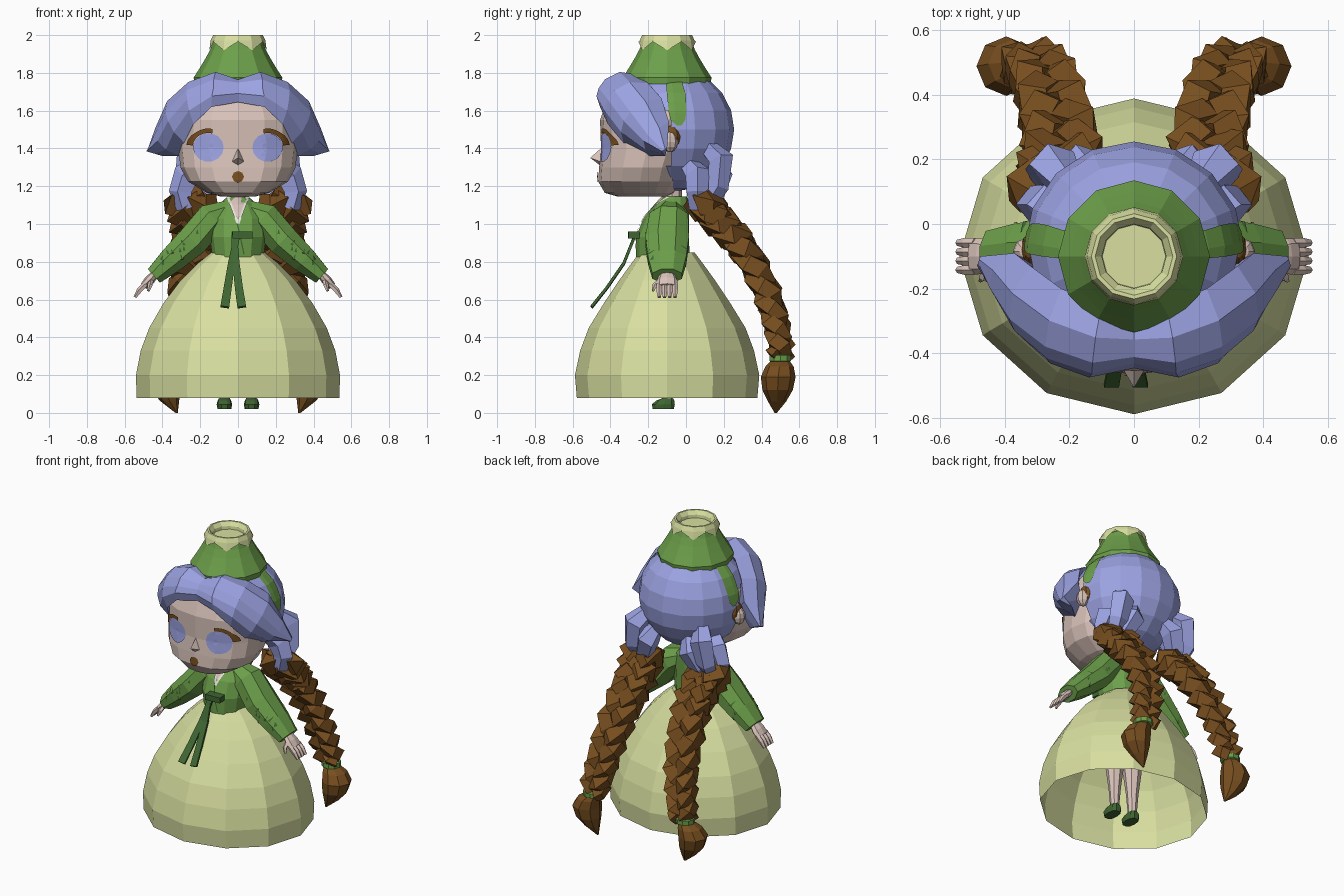
import bpy, bmesh, math, random
from mathutils import Vector as V
from mathutils.bvhtree import BVHTree

if "Cube" in bpy.data.objects:
    bpy.data.objects.remove(bpy.data.objects["Cube"])

random.seed(3)

def material(name, hexa):
    m = bpy.data.materials.new(name)
    c = [int(hexa[i:i + 2], 16) / 255 for i in (0, 2, 4)]
    m.diffuse_color = [((x + .055) / 1.055) ** 2.4 if x > .04 else x / 12.92 for x in c] + [1]
    m.use_nodes = True
    m.node_tree.nodes["Principled BSDF"].inputs["Base Color"].default_value = m.diffuse_color
    return m

CREAM = material("pale_yellow", "D8DFA0")
HAIR = material("periwinkle", "9CA3E2")
GREEN = material("leaf_green", "6C9F4A")
DARK = material("dark_green", "3F6632")
BROWN = material("brown", "774E1F")
SKIN = material("skin", "D9C3BA")
WHITE = material("off_white", "E6E4DA")

def make(name, verts, faces, mat, mirror=False, recalc=True):
    """Create a flat-shaded object, optionally with a mirrored twin."""
    verts = [V(v) for v in verts]
    for s in ((1, -1) if mirror else (1,)):
        me = bpy.data.meshes.new(name)
        me.from_pydata([(v.x * s, v.y, v.z) for v in verts], [],
                       [f if s > 0 else f[::-1] for f in faces])
        if recalc:
            bm = bmesh.new()
            bm.from_mesh(me)
            bmesh.ops.recalc_face_normals(bm, faces=bm.faces)
            bm.to_mesh(me)
            bm.free()
        me.materials.append(mat)
        if mirror:
            name = name.split("_side_")[0] + ("_side_right" if s > 0 else "_side_left")
        ob = bpy.data.objects.new(name, me)
        bpy.context.collection.objects.link(ob)
    return verts, faces

def loft(name, rings, mat, mirror=False, caps=(True, True)):
    """Skin a list of equal-length closed rings."""
    n = len(rings[0])
    faces = [(r * n + i, r * n + (i + 1) % n, (r + 1) * n + (i + 1) % n, (r + 1) * n + i)
             for r in range(len(rings) - 1) for i in range(n)]
    if caps[0]:
        faces.append(tuple(range(n))[::-1])
    if caps[1]:
        faces.append(tuple(range((len(rings) - 1) * n, len(rings) * n)))
    return make(name, [p for r in rings for p in r], faces, mat, mirror)

def oval(c, rx, ry, n=12, power=2, start=0):
    """Horizontal superellipse ring."""
    def f(a):
        return math.copysign(abs(a) ** (2 / power), a) if abs(a) > 1e-6 else 0
    ang = [start + math.tau * i / n for i in range(n)]
    return [V((c[0] + rx * f(math.cos(a)), c[1] + ry * f(math.sin(a)), c[2])) for a in ang]

def sweep(name, path, radii, mat, n=6, mirror=False, ref=(0, 1, 0), start=0):
    """Tube along a path; radii are (across, along ref) pairs."""
    path, rings = [V(p) for p in path], []
    for i, p in enumerate(path):
        t = (path[min(i + 1, len(path) - 1)] - path[max(i - 1, 0)]).normalized()
        u = t.cross(V(ref)).normalized()
        w = u.cross(t)
        a, b = radii[i]
        rings.append([p + u * a * math.cos(start + math.tau * k / n)
                      + w * b * math.sin(start + math.tau * k / n) for k in range(n)])
    return loft(name, rings, mat, mirror)

def ball(name, c, r, mat, n=8, m=6, mirror=False):
    rings = [oval((c[0], c[1], c[2] - r[2] * math.cos(math.pi * j / m)),
                  r[0] * max(.02, math.sin(math.pi * j / m)),
                  r[1] * max(.02, math.sin(math.pi * j / m)), n) for j in range(m + 1)]
    return loft(name, rings, mat, mirror)

def patch(name, target, grid, mat, mirror=False, d=(0, 1, 0), lift=.007):
    """Project a grid of 2D points onto a surface as a thin plate."""
    d, tree, verts, cols = V(d), BVHTree.FromPolygons(*target), [], len(grid[0])
    for row in grid:
        for a, b in row:
            o = V((a, 0, b)) - d * 2 if d.y else V((0, a, b)) - d * 2
            hit, nrm, _, _ = tree.ray_cast(o, d)
            if hit is None:
                return
            verts.append(hit + (nrm if nrm.dot(d) < 0 else -nrm) * lift)
    faces = [(r * cols + i, r * cols + i + 1, (r + 1) * cols + i + 1, (r + 1) * cols + i)
             for r in range(len(grid) - 1) for i in range(cols - 1)]
    q = [verts[k] for k in faces[-1]]
    if (q[2] - q[0]).cross(q[3] - q[1]).dot(d) > 0:
        faces = [f[::-1] for f in faces]
    make(name, verts, faces, mat, mirror, recalc=False)

def disc(cx, cz, rx, rz, n=14):
    return [[(cx + r * rx * math.cos(math.tau * i / n), cz + r * rz * math.sin(math.tau * i / n))
             for i in range(n + 1)] for r in (.02, .35, .7, 1)]

def strip(p, q, w, n=4):
    """Grid along a 2D line with end widths w."""
    p, q = V(p), V(q)
    side = V((-(q - p).y, (q - p).x)).normalized()
    return [[tuple(p.lerp(q, i / n) + side * s * (w[0] + (w[1] - w[0]) * i / n)) for s in (-.5, .5)]
            for i in range(n + 1)]

# Skirt: open twelve-sided dome
loft("skirt", [oval((0, -.1, z), rx, ry) for z, rx, ry in (
    (.08, .537, .478), (.2, .54, .488), (.33, .515, .46), (.45, .47, .415), (.58, .395, .335),
    (.7, .305, .255), (.79, .215, .19), (.85, .14, .145))], CREAM, caps=(False, True))

# Legs and shoes
loft("leg", [oval((.07, -.1, z), r, r, 8) for z, r in ((.05, .026), (.2, .038), (.36, .058), (.72, .064))],
     SKIN, True)
loft("shoe", [oval((.072, y, z), a, b, 10, 2.6) for z, y, a, b in (
    (.02, -.12, .036, .058), (.045, -.12, .041, .063), (.065, -.11, .036, .05), (.075, -.1, .03, .034))],
     DARK, True)

# Jacket body, sleeves, neck
jacket = loft("jacket", [oval((0, (f + b) / 2, z), rx, (b - f) / 2, 12) for z, rx, f, b in (
    (.825, .135, -.265, .02), (.93, .15, -.265, .015), (1.03, .15, -.225, .015),
    (1.1, .105, -.165, .015), (1.145, .055, -.125, .005))], GREEN)
sleeve = sweep("sleeve", [(.05, -.08, 1.07), (.14, -.09, 1.03), (.24, -.1, .91), (.35, -.1, .81), (.445, -.1, .725)],
               [(.06, .07), (.09, .11), (.09, .125), (.075, .11), (.052, .085)], GREEN, 8, True, start=.39)
loft("neck", [oval((0, -.075, z), .05, .055, 8) for z in (1.08, 1.22)], SKIN)

# Neck opening, collar edges, jacket seam and leaf print
patch("neck_opening", jacket, [[(-.05 * k, z), (0, z), (.05 * k, z)] for z, k in (
    (1.14, 1), (1.1, .8), (1.06, .5), (1.01, .03))], SKIN, lift=.004)
patch("collar_edge", jacket, strip((.052, 1.14), (.0, 1.0), (.012, .012)), WHITE, True)
patch("jacket_seam", jacket, strip((-.004, 1.0), (.03, .84), (.006, .006)), DARK)
for i in range(14):
    t = random.random()
    x, z = .17 + .24 * t + random.uniform(-.03, .03), .97 - .2 * t + random.uniform(-.03, .03)
    patch("leaf_print", sleeve, strip((x, z), (x + random.uniform(-.015, .015), z + .022), (.014, .003), 1),
          DARK, True, (0, 1 if i % 3 else -1, 0), .004)

# Ribbon tie with two tails
sweep("ribbon_knot", [(-.03, -.28, .942), (.075, -.275, .942)], [(.026, .04)] * 2, DARK, 4, start=math.pi / 4)
for xs in ((-.005, -.035, -.055, -.07), (-.02, -.01, .005, .02)):
    sweep("ribbon_tail", [(x, y, z) for x, y, z in zip(xs, (-.27, -.33, -.42, -.5), (.94, .79, .66, .56))],
          [(.022, .01), (.026, .01), (.03, .01), (.033, .01)], DARK, 4, start=math.pi / 4)

# Hands: palm, four fingers, thumb
sweep("palm", [(.43, -.1, .745), (.47, -.1, .7), (.5, -.1, .67)], [(.02, .035), (.027, .055), (.02, .056)], SKIN, 8, True)
for k in range(4):
    y = -.142 + .028 * k
    sweep("finger", [(.49, y, .68), (.52, y, .65), (.545, y, .612)], [(.016, .016), (.016, .016), (.009, .01)],
          SKIN, 5, True)
sweep("thumb", [(.46, -.13, .7), (.465, -.165, .675), (.475, -.175, .645)], [(.014, .014), (.014, .014), (.007, .007)],
      SKIN, 5, True, ref=(1, 0, 0))

# Head
head = loft("head", [oval((0, (f + b) / 2, z), rx, (b - f) / 2, 16, 2.4) for z, rx, f, b in (
    (1.145, .09, -.36, -.1), (1.165, .165, -.43, -.06), (1.225, .265, -.465, -.02), (1.3, .305, -.46, .0),
    (1.4, .315, -.45, .04), (1.55, .315, -.455, .05), (1.64, .28, -.425, .05), (1.71, .22, -.34, .02))], SKIN)
make("nose", [(-.032, -.452, 1.33), (.032, -.452, 1.33), (0, -.44, 1.41), (0, -.507, 1.35), (0, -.455, 1.31)],
     [(0, 3, 2), (3, 1, 2), (0, 4, 3), (4, 1, 3)], SKIN)
patch("mouth", head, disc(0, 1.25, .031, .03, 8), BROWN)

# Eyes and lashes (heavier on the outer side)
patch("iris", head, disc(.155, 1.405, .08, .076), HAIR, True)
patch("eyelash", head, [[(.155 + (.08 + k * (.01 + .022 * max(0, math.cos(a)))) * math.cos(a),
                         1.41 + (.072 + k * .024) * math.sin(a)) for k in (0, .5, 1)]
                        for a in [math.radians(5 + 11 * i) for i in range(10)]], BROWN, True, lift=.009)

# Ears with brown rims
ball("ear", (.335, -.085, 1.435), (.04, .042, .055), SKIN, 8, 6, True)
ball("ear_rim", (.325, -.08, 1.46), (.025, .05, .062), BROWN, 8, 6, True)

# Hair cap: ellipsoid with the face side cut away
N, M, C, R = 16, 10, V((0, -.08, 1.5)), V((.34, .335, .33))
pts = [p for j in range(M + 1) for p in oval((C.x, C.y, C.z - R.z * math.cos(math.pi * j / M)),
       R.x * max(.01, math.sin(math.pi * j / M)), R.y * max(.01, math.sin(math.pi * j / M)), N)]
quads = [(j * N + i, j * N + (i + 1) % N, j * N + N + (i + 1) % N, j * N + N + i) for j in range(M) for i in range(N)]
mid = lambda f: sum((pts[k] for k in f), V()) / 4
make("hair_cap", pts, [f for f in quads if mid(f).y > -.13 or mid(f).z > 1.58], HAIR)

# Swept fringe: stations of top, bulge and lower edge
stations = [((0, -.29, 1.755), (0, -.43, 1.72), (0, -.43, 1.645)),
            ((.10, -.25, 1.79), (.13, -.462, 1.72), (.14, -.455, 1.62)),
            ((.225, -.2, 1.745), (.27, -.415, 1.66), (.235, -.415, 1.53)),
            ((.32, -.13, 1.665), (.37, -.33, 1.545), (.285, -.33, 1.43)),
            ((.37, -.09, 1.54), (.425, -.225, 1.44), (.31, -.19, 1.36)),
            ((.475, -.1, 1.4), (.485, -.13, 1.385), (.40, -.11, 1.36))]
rings = []
for k, st in enumerate(stations):
    T, B, L = (V(p) for p in st)
    def out(p, s):
        return p + (p - V((p.x * .4, -.1, 1.5))).normalized() * s * (0 if k == 5 else 1)
    rings.append([T, out(T * .67 + B * .33, .05 if k else .03), out(T * .3 + B * .7, .04 if k else .03), B,
                  out((B + L) / 2, .018), L, out((T + L) / 2, -.04)])
loft("fringe", rings, HAIR, True)

# Hat: green bell, cream zigzag collar with hollow top, side straps
loft("hat_bell", [oval((0, -.1, z), r, r, 12) for z, r in (
    (1.74, .23), (1.775, .235), (1.83, .2), (1.88, .17), (1.925, .146), (1.968, .13))], GREEN, caps=(True, False))
zigzag = oval((0, -.1, 1.945), .152, .152, 12)
for i, p in enumerate(zigzag):
    p.z += .02 if i % 2 else -.025
loft("hat_top", [zigzag] + [oval((0, -.1, z), r, r, 12) for z, r in (
    (1.972, .145), (2.0, .132), (2.0, .12), (1.975, .1), (1.955, .098))], CREAM, caps=(False, True))
patch("hat_strap", (pts, quads), [[(a + (b - a) * k / 3, z) for k in range(4)] for a, b, z in (
    (-.105, -.02, 1.79), (-.105, -.02, 1.74), (-.1, -.005, 1.69), (-.095, 0, 1.64), (-.09, 0, 1.59),
    (-.08, -.005, 1.55), (-.05, -.025, 1.52))], GREEN, True, (-1, 0, 0))

# Gathered hair above each braid
for path in ([(.19, .1, 1.42), (.25, .185, 1.34), (.27, .17, 1.2), (.25, .09, 1.08)],
             [(.2, .0, 1.33), (.265, .06, 1.26), (.3, .06, 1.17), (.28, .06, 1.08)],
             [(.12, .14, 1.32), (.16, .18, 1.25), (.2, .15, 1.16), (.22, .09, 1.08)]):
    sweep("gathered_hair", path, [(.045, .045), (.078, .07), (.066, .06), (.045, .045)], HAIR, 5, True)

# Braids: three woven strands along a curved path
def along(P, t):
    f = min(t, .9999) * (len(P) - 1)
    i, u = int(f), f - int(f)
    a, b, c, d = (V(P[max(0, min(len(P) - 1, i + k))]) for k in (-1, 0, 1, 2))
    return .5 * (2 * b + (c - a) * u + (2 * a - 5 * b + 4 * c - d) * u ** 2 + (3 * b - a - 3 * c + d) * u ** 3)

spine = [(.245, .09, 1.12), (.23, .18, 1.01), (.235, .29, .89), (.265, .415, .67), (.3, .48, .46), (.335, .505, .3)]
for k in range(3):
    path, radii = [], []
    for i in range(29):
        t = i / 28
        tan = (along(spine, min(1, t + .02)) - along(spine, max(0, t - .02))).normalized()
        lat = tan.cross(V((0, -.8, -.6))).normalized()
        a, w = math.tau * (3.4 * t + k / 3), 1 - .38 * t
        path.append(along(spine, t) + lat * .082 * w * math.sin(a) + lat.cross(tan) * .046 * w * math.sin(2 * a))
        radii.append((.08 * w, .078 * w))
    sweep("braid_strand", path, radii, BROWN, 4, True, ref=(0, .8, .6), start=math.pi / 4)
loft("braid_band", [oval((.345, .5, z), r, r, 10) for z, r in ((.27, .05), (.275, .06), (.305, .06), (.31, .05))],
     GREEN, True)
loft("braid_tuft", [oval((x, y, z), r, r, 8) for x, y, z, r in (
    (.345, .5, .28, .045), (.375, .495, .245, .075), (.395, .488, .19, .092), (.385, .485, .12, .08),
    (.36, .482, .06, .048), (.325, .475, 0, .006))], BROWN, True)
